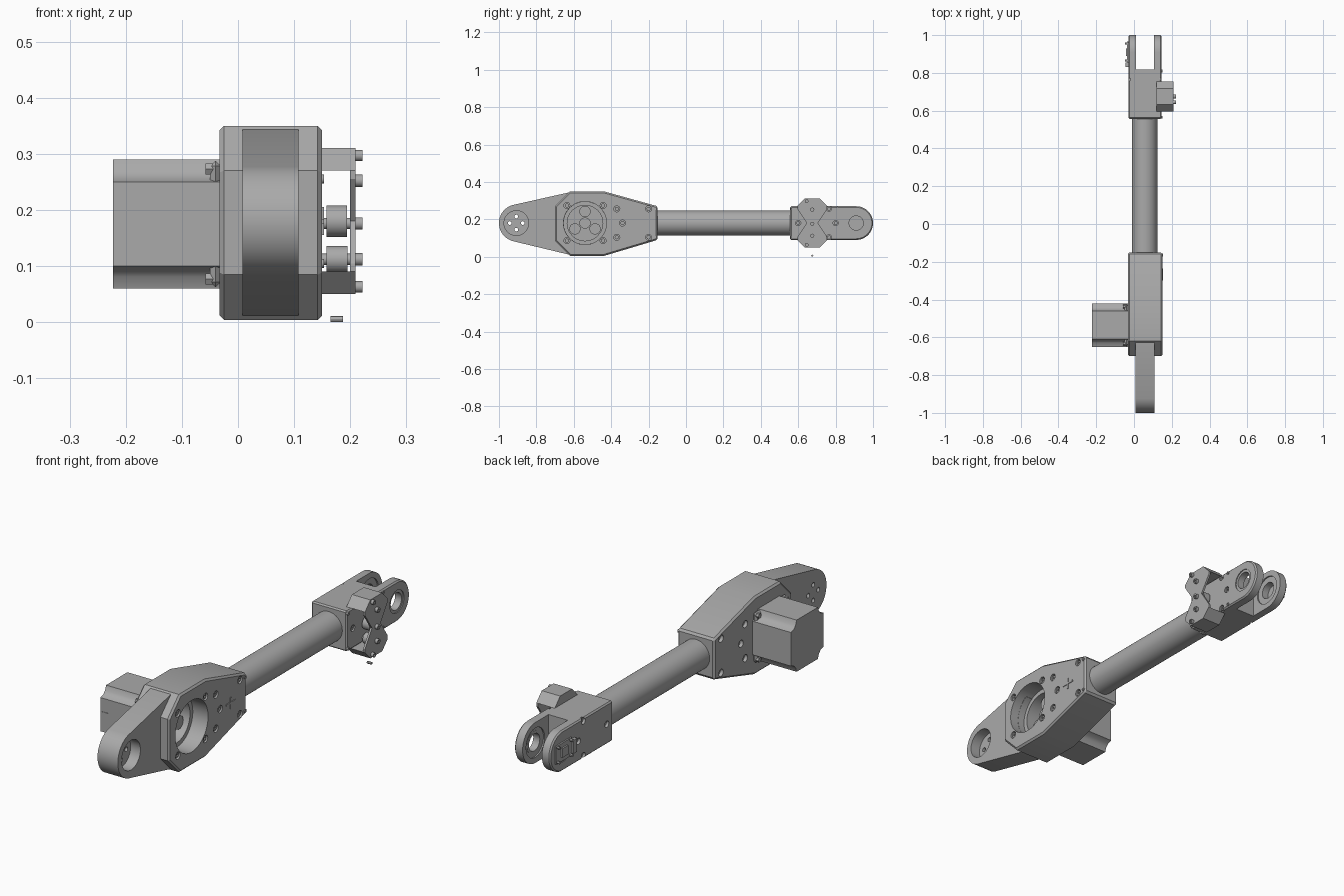
import bpy, bmesh, math

old = bpy.data.objects.get("Cube")
if old:
    bpy.data.objects.remove(old)

grey = bpy.data.materials.new("machined grey")
grey.use_nodes = True
grey.diffuse_color = (0.40, 0.40, 0.40, 1)
grey.node_tree.nodes["Principled BSDF"].inputs["Base Color"].default_value = (0.40, 0.40, 0.40, 1)

MID = 0.18   # height of the arm axis
AXIS = 0.057  # sideways position of the arm axis


def activate(obj):
    bpy.ops.object.select_all(action='DESELECT')
    obj.select_set(True)
    bpy.context.view_layer.objects.active = obj


def smooth(obj):
    activate(obj)
    bpy.ops.object.shade_smooth_by_angle(angle=math.radians(30))


def prism(name, outline, x0, x1, bevel=0):
    """Extrude a (y, z) outline from x0 to x1."""
    bm = bmesh.new()
    face = bm.faces.new([bm.verts.new((x0, y, z)) for y, z in outline])
    ext = bmesh.ops.extrude_face_region(bm, geom=[face])
    moved = [v for v in ext["geom"] if isinstance(v, bmesh.types.BMVert)]
    bmesh.ops.translate(bm, verts=moved, vec=(x1 - x0, 0, 0))
    bmesh.ops.recalc_face_normals(bm, faces=bm.faces)
    mesh = bpy.data.meshes.new(name)
    bm.to_mesh(mesh)
    bm.free()
    obj = bpy.data.objects.new(name, mesh)
    bpy.context.collection.objects.link(obj)
    mesh.materials.append(grey)
    if bevel:
        mod = obj.modifiers.new("edge_chamfer", 'BEVEL')
        mod.width, mod.segments, mod.angle_limit = bevel, 1, math.radians(50)
        activate(obj)
        bpy.ops.object.modifier_apply(modifier=mod.name)
    smooth(obj)
    return obj


def circle(y, z, r, n=40, start=0, sweep=360):
    closed = sweep == 360
    steps = n if closed else n - 1
    angles = [math.radians(start + sweep * i / steps) for i in range(n)]
    return [(y + r * math.cos(a), z + r * math.sin(a)) for a in angles]


def disc(name, y, z, r, x0, x1, n=40):
    return prism(name, circle(y, z, r, n), x0, x1)


def box(name, y0, y1, z0, z1, x0, x1, bevel=0):
    return prism(name, [(y0, z0), (y1, z0), (y1, z1), (y0, z1)], x0, x1, bevel)


def cut(obj, cutters):
    for c in cutters:
        c.hide_render = True
        mod = obj.modifiers.new("cut", 'BOOLEAN')
        mod.operation, mod.object, mod.solver = 'DIFFERENCE', c, 'EXACT'
        activate(obj)
        bpy.ops.object.modifier_apply(modifier=mod.name)
        bpy.data.objects.remove(c)
    smooth(obj)


def ring(name, y, z, outer, inner, x0, x1):
    obj = disc(name, y, z, outer, x0, x1)
    cut(obj, [disc("ring_cutter", y, z, inner, x0 - 0.01, x1 + 0.01)])


def bolt(name, y, z, x0, x1, r=0.011):
    """Socket-head bolt with a hexagonal drive."""
    obj = disc(name, y, z, r, x0, x1, 16)
    out = x1 + 0.005
    cut(obj, [disc("drive_cutter", y, z, r * 0.5, x1 - 0.005, out, 6)])


# Main gear housing with a round gear opening and counterbored bolt holes
HUB = -0.54
housing = prism("gear_housing", [
    (-0.70, 0.085), (-0.62, 0.004), (-0.44, 0.004), (-0.152, 0.09),
    (-0.152, 0.27), (-0.44, 0.35), (-0.62, 0.35), (-0.70, 0.27)], -0.033, 0.15, 0.008)
holes = [(HUB + s * 0.097, MID + t * 0.094) for s in (-1, 1) for t in (-1, 1)]
holes += [(y, MID + t * 0.076) for y in (-0.37, -0.2) for t in (-1, 1)] + [(-0.34, MID)]
cutters = [disc("gear_cutter", HUB, MID, 0.115, 0.0, 0.2, 64)]
for y, z in holes:
    cutters.append(disc("bore_cutter", y, z, 0.016, 0.135, 0.2, 20))
    if y > -0.4:
        cutters.append(disc("bore_cutter", y, z, 0.016, -0.1, -0.018, 20))
cut(housing, cutters)
for y, z in holes:
    bolt("housing_bolt", y, z, 0.13, 0.146)

# Gear stage visible inside the opening
ring("ring_gear", HUB, MID, 0.115, 0.095, -0.002, 0.075)
disc("sun_gear", HUB, MID, 0.03, -0.002, 0.06, 24)
for i in range(3):
    a = math.radians(90 + 120 * i)
    disc("planet_gear", HUB + 0.062 * math.cos(a), MID + 0.062 * math.sin(a), 0.03, -0.002, 0.05, 24)

# Raised cross mark and corner screws on the housing side
box("cross_rib_long", -0.30, -0.235, MID - 0.004, MID + 0.004, 0.149, 0.153)
box("cross_rib_short", -0.272, -0.264, MID - 0.025, MID + 0.025, 0.149, 0.153)
for t in (-1, 1):
    bolt("end_screw", -0.165, MID + t * 0.075, 0.145, 0.153, 0.008)

# Input arm, tapering to a rounded pivot
arm = prism("input_arm", [(-0.60, 0.345), (-0.62, 0.345)]
            + circle(-0.9, MID, 0.1, 32, 104, 152) + [(-0.62, 0.01), (-0.60, 0.01)], 0.008, 0.108)
pin = -0.907
cut(arm, [disc("gear_cutter", HUB, MID, 0.114, -0.1, 0.2, 64),
          disc("pivot_cutter", pin, MID, 0.066, 0.06, 0.2)]
    + [disc("pin_cutter", pin + dy, MID + dz, 0.01, -0.1, 0.2, 16)
       for dy, dz in ((0, 0.035), (0.035, 0), (0, -0.035), (-0.035, 0))])

# Stepper motor: square body with notched corners
MY, MZ = -0.535, 0.175
corner = [(0.115, 0.075), (0.094, 0.082), (0.082, 0.094), (0.075, 0.115)]
motor = []
for q in range(4):
    c, s = round(math.cos(q * math.pi / 2)), round(math.sin(q * math.pi / 2))
    motor += [(MY + c * y - s * z, MZ + s * y + c * z) for y, z in corner]
prism("motor_body", motor, -0.223, -0.03)
box("motor_flange", MY - 0.113, MY + 0.113, MZ - 0.113, MZ + 0.113, -0.05, -0.03, 0.01)
box("motor_socket", MY - 0.117, MY - 0.11, 0.16, 0.19, -0.213, -0.182)
for s in (-1, 1):
    for t in (-1, 1):
        disc("motor_screw", MY + s * 0.098, MZ + t * 0.098, 0.011, -0.058, -0.045, 6)

# Connecting tube
disc("arm_tube", 0, MID, 0.067, 0, 0.75, 64).location.x = 0
tube = bpy.data.objects["arm_tube"]
tube.rotation_euler.z = math.pi / 2
tube.location = (AXIS, -0.17, 0)

# Output fork: block with two rounded prongs
fork = prism("output_fork", [(0.557, 0.09), (0.91, 0.09)]
             + circle(0.91, MID, 0.09, 32, -90, 180)[1:-1]
             + [(0.91, 0.27), (0.557, 0.27)], -0.03, 0.146, 0.006)
fork_holes = [(0.765, MID + 0.077), (0.765, MID - 0.077), (0.80, MID), (0.60, MID)]
cutters = [box("slot_cutter", 0.818, 1.1, 0, 0.4, 0.01, 0.105),
           disc("bearing_cutter", 0.91, MID, 0.05, -0.1, 0.2)]
cutters += [disc("bearing_seat_cutter", 0.91, MID, 0.065, 0.004, 0.111)]
for y, z in fork_holes:
    cutters += [disc("bore_cutter", y, z, 0.014, 0.132, 0.2, 20),
                disc("bore_cutter", y, z, 0.014, -0.1, -0.018, 20)]
cut(fork, cutters)
for y, z in fork_holes:
    bolt("fork_bolt", y, z, 0.125, 0.142, 0.01)
for y in (0.565, 0.81):
    for t in (-1, 1):
        bolt("fork_corner_screw", y, MID + t * 0.078, 0.14, 0.15, 0.007)
for x in (-0.028, 0.11):
    ring("bearing", 0.91, MID, 0.051, 0.038, x, x + 0.032)

# Sensor board on the outer face of the far prong
box("sensor_board", 0.855, 0.965, 0.14, 0.22, -0.036, -0.029)
box("sensor_chip", 0.89, 0.93, 0.16, 0.20, -0.043, -0.035)
box("sensor_plug", 0.83, 0.855, 0.15, 0.21, -0.045, -0.029)
for s in (-1, 1):
    for t in (-1, 1):
        disc("sensor_screw", 0.91 + s * 0.045, MID + t * 0.033, 0.006, -0.048, -0.034, 12)

# Wrist drive cover: hourglass plate with wedge-shaped ends
PY = 0.675
half = [(-0.08, 0.075), (-0.08, 0.09), (-0.042, 0.13), (0.042, 0.13), (0.08, 0.09), (0.08, 0.075)]
up = [(PY + y, MID + z) for y, z in half]
down = [(PY - y, MID - z) for y, z in half]
prism("drive_cover", up + [(PY + 0.03, MID)] + down + [(PY - 0.03, MID)], 0.2, 0.209)
for t in (-1, 1):
    prism("cover_end", [(PY + y, MID + t * z) for y, z in half[1:5]], 0.118, 0.206)
    bolt("cover_bolt", PY, MID + t * 0.07 + 0.002, 0.205, 0.222)
    bolt("cover_bolt", PY - 0.03, MID + t * 0.117, 0.205, 0.222, 0.01)
bolt("cover_bolt", PY, MID - 0.004, 0.205, 0.222)

# Pulleys behind the cover and the loose bolt below
disc("drive_shaft", PY, MID - 0.004, 0.01, 0.14, 0.205, 16)
disc("drive_pulley", PY, MID - 0.068, 0.024, 0.158, 0.195, 24)
disc("pulley_shaft", PY, MID - 0.068, 0.01, 0.14, 0.205, 16)
ring("idler_pulley", PY, MID, 0.028, 0.022, 0.158, 0.194)
disc("loose_bolt", PY, 0.0055, 0.0055, 0.165, 0.187, 12)
